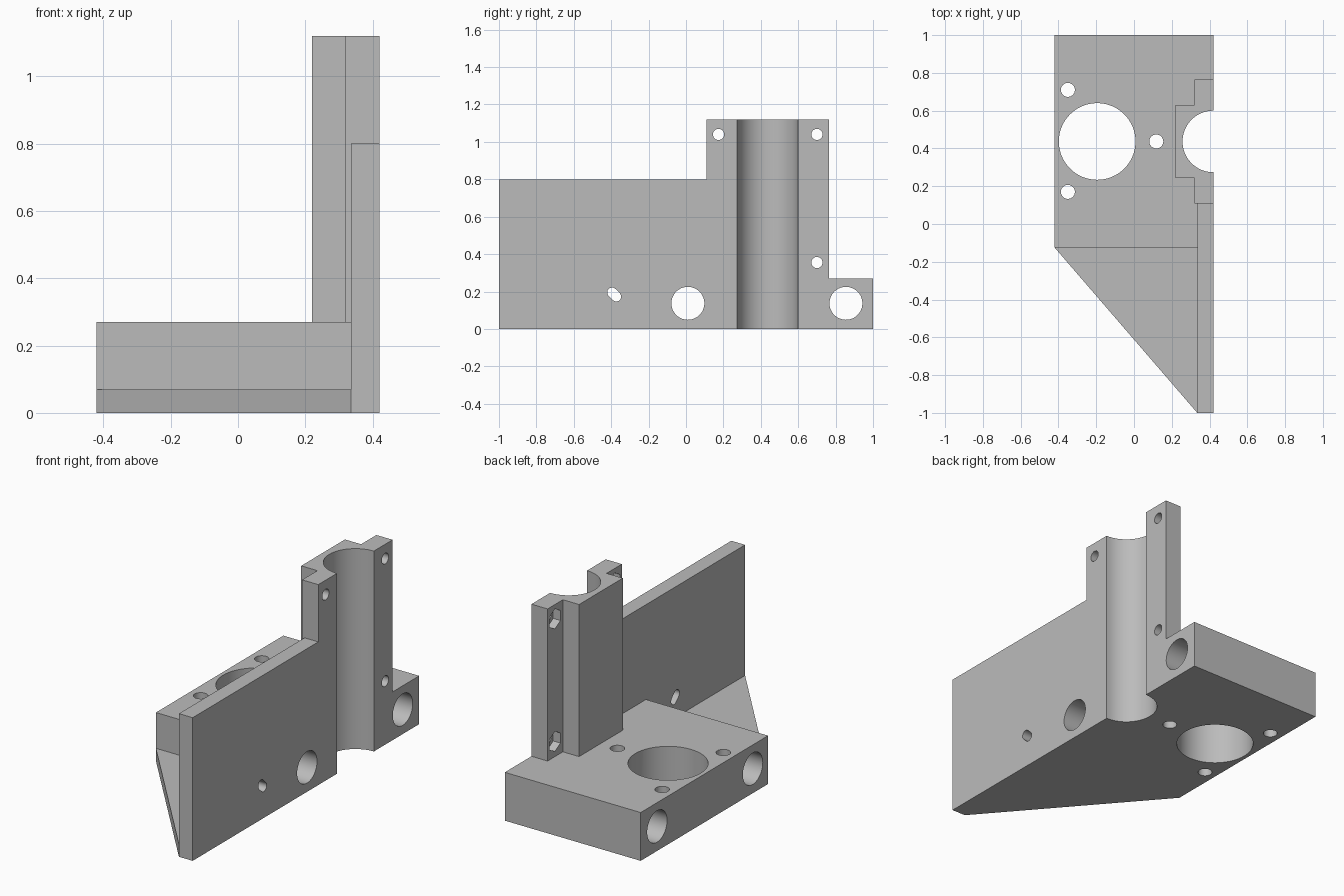
import bpy, bmesh, math
from mathutils import Matrix, Vector

cube = bpy.data.objects.get("Cube")
if cube:
    bpy.data.objects.remove(cube, do_unlink=True)

grey = bpy.data.materials.new("plain grey")
grey.use_nodes = True
COLOUR = (0.5, 0.5, 0.5, 1)
grey.diffuse_color = COLOUR
grey.node_tree.nodes["Principled BSDF"].inputs["Base Color"].default_value = COLOUR

L, R = -0.42, 0.42        # side faces
PLATE = 0.335             # inner face of the upright plate
BORE_Y = 0.437            # centre line of tower and base holes
# Maps a profile drawn in (y, z) onto the x axis
SIDEWAYS = Matrix(((0, 0, 1, 0), (1, 0, 0, 0), (0, 1, 0, 0), (0, 0, 0, 1)))


def prism(name, points, low, high, sideways=False):
    """Extrude a 2D outline along z, or along x when sideways."""
    bm = bmesh.new()
    face = bm.faces.new([bm.verts.new((a, b, low)) for a, b in points])
    top = bmesh.ops.extrude_face_region(bm, geom=[face])["geom"]
    bmesh.ops.translate(bm, vec=(0, 0, high - low),
                        verts=[v for v in top if isinstance(v, bmesh.types.BMVert)])
    if sideways:
        bm.transform(SIDEWAYS)
    bmesh.ops.recalc_face_normals(bm, faces=bm.faces)
    mesh = bpy.data.meshes.new(name)
    bm.to_mesh(mesh)
    bm.free()
    mesh.materials.append(grey)
    obj = bpy.data.objects.new(name, mesh)
    bpy.context.collection.objects.link(obj)
    return obj


def ring(a, b, r, n=48, start=0.0):
    return [(a + r * math.cos(start + math.tau * i / n),
             b + r * math.sin(start + math.tau * i / n)) for i in range(n)]


def slot(a, b, angle, r=0.026, half=0.016, n=10):
    """Rounded slot outline whose long axis lies at the given angle."""
    pts = []
    for end in (0, math.pi):
        ca, cb = a + half * math.cos(angle + end), b + half * math.sin(angle + end)
        for i in range(n + 1):
            t = angle + end - math.pi / 2 + math.pi * i / n
            pts.append((ca + r * math.cos(t), cb + r * math.sin(t)))
    return pts


def combine(target, tool, operation):
    mod = target.modifiers.new(operation.title(), 'BOOLEAN')
    mod.operation, mod.solver, mod.object = operation, 'EXACT', tool
    bpy.context.view_layer.update()
    result = target.evaluated_get(bpy.context.evaluated_depsgraph_get())
    mesh = bpy.data.meshes.new_from_object(result)
    target.modifiers.clear()
    target.data = mesh
    bpy.data.objects.remove(tool, do_unlink=True)


# Thick base block, thin front gusset, upright plate
body = prism("mounting_bracket", [(L, -0.125), (R, -0.125), (R, 1), (L, 1)], 0, 0.27)
gusset = prism("gusset", [(L, -0.125), (PLATE, -1), (R, -1), (R, 0), (L, 0)], 0, 0.07)
plate = prism("upright_plate", [(-1, 0), (0.3, 0), (0.3, 0.8), (-1, 0.8)], PLATE, R, True)

# Stepped tower with two clamping flanges
half = [(R, 0.328), (0.32, 0.328), (0.32, 0.193), (0.22, 0.193)]
tower = prism("tower", [(x, BORE_Y + d) for x, d in half]
              + [(x, BORE_Y - d) for x, d in reversed(half)], 0, 1.12)
for part in (gusset, plate, tower):
    combine(body, part, 'UNION')

# Vertical bores: open half-round channel, round opening, three screw holes
for x, y, r in ((R, BORE_Y, 0.163), (-0.195, BORE_Y, 0.203), (0.118, BORE_Y, 0.037),
                (-0.35, 0.71, 0.037), (-0.35, 0.17, 0.037)):
    combine(body, prism("cutter", ring(x, y, r, 64), -0.1, 1.3), 'DIFFERENCE')

# Cross holes through the base and the round opening in the plate
for y, z, r, low in ((0.01, 0.137, 0.088, -0.6), (0.855, 0.137, 0.088, -0.6),
                     (-0.645, 0.445, 0.237, 0.2)):
    combine(body, prism("cutter", ring(y, z, r, 64), low, 0.6, True), 'DIFFERENCE')

# Four diagonal adjusting slots
for sy in (-1, 1):
    for sz in (-1, 1):
        outline = slot(-0.645 + sy * 0.261, 0.445 + sz * 0.261, math.atan2(sz, sy))
        combine(body, prism("cutter", outline, 0.2, 0.6, True), 'DIFFERENCE')

# Flange screw holes with hexagonal nut pockets behind
for side in (-1, 1):
    for z in (0.355, 1.04):
        y = BORE_Y + side * 0.263
        combine(body, prism("cutter", ring(y, z, 0.03, 24), 0.25, 0.6, True), 'DIFFERENCE')
        combine(body, prism("cutter", ring(y, z, 0.056, 6, math.pi / 2), 0.25, 0.365, True),
                'DIFFERENCE')

# Tidy coplanar faces, then smooth the round walls only
bm = bmesh.new()
bm.from_mesh(body.data)
bmesh.ops.remove_doubles(bm, verts=bm.verts, dist=0.0001)
bmesh.ops.dissolve_limit(bm, angle_limit=0.01, verts=bm.verts, edges=bm.edges)
bm.to_mesh(body.data)
bm.free()
bpy.ops.object.select_all(action='DESELECT')
body.select_set(True)
bpy.context.view_layer.objects.active = body
bpy.ops.object.shade_smooth_by_angle(angle=math.radians(30))
